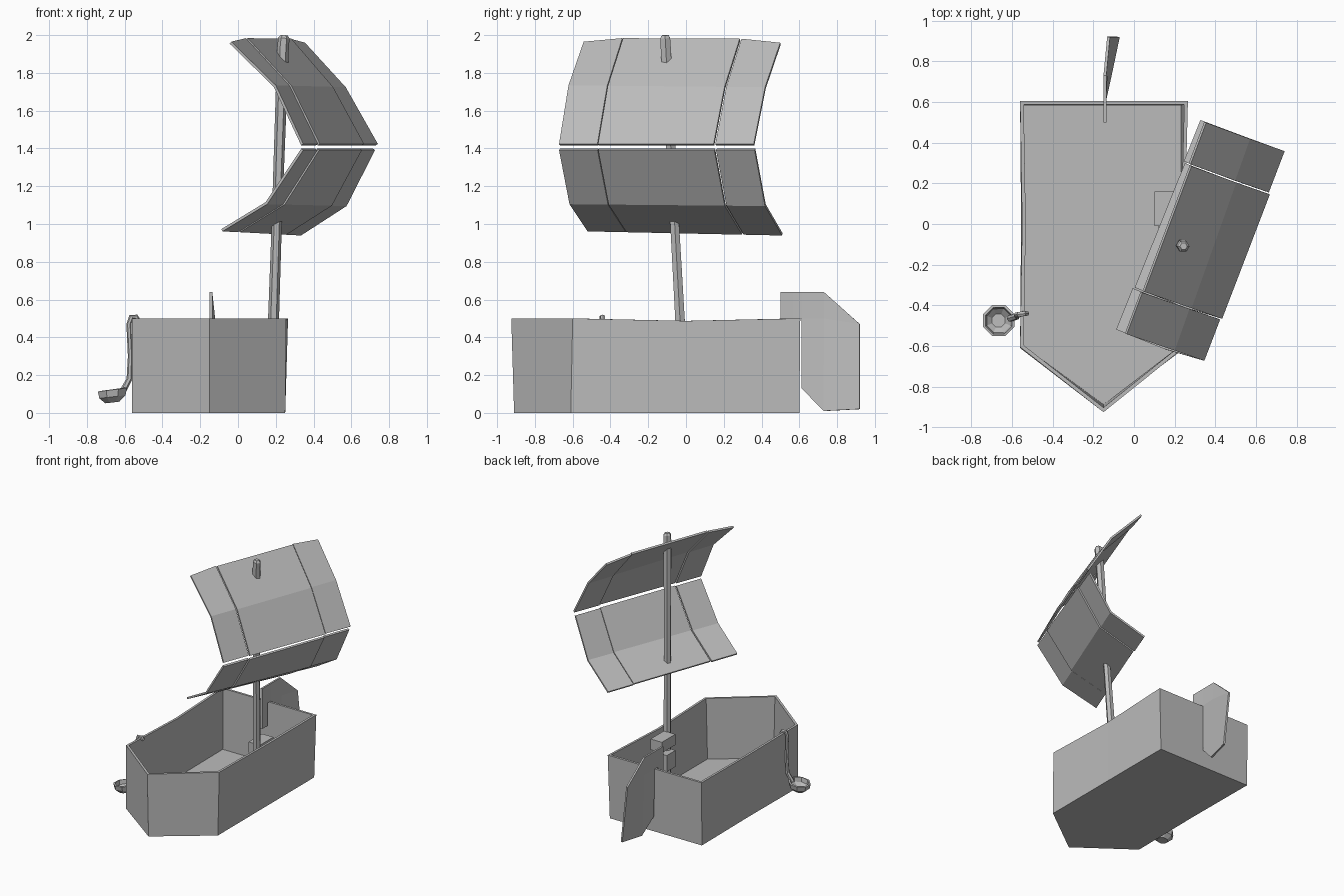
import bpy, bmesh, math
from mathutils import Vector

if "Cube" in bpy.data.objects:
    bpy.data.objects.remove(bpy.data.objects["Cube"], do_unlink=True)

grey = bpy.data.materials.new("plain_grey")
grey.use_nodes = True
grey.diffuse_color = (0.5, 0.5, 0.5, 1)
grey.node_tree.nodes["Principled BSDF"].inputs["Base Color"].default_value = (0.5, 0.5, 0.5, 1)


def make(name, verts, faces, thickness=0, offset=0):
    mesh = bpy.data.meshes.new(name)
    mesh.from_pydata(verts, [], faces)
    bm = bmesh.new()
    bm.from_mesh(mesh)
    bmesh.ops.recalc_face_normals(bm, faces=bm.faces)
    bm.to_mesh(mesh)
    bm.free()
    mesh.materials.append(grey)
    obj = bpy.data.objects.new(name, mesh)
    bpy.context.collection.objects.link(obj)
    if thickness:
        mod = obj.modifiers.new("thickness", "SOLIDIFY")
        mod.thickness, mod.offset = thickness, offset
        mod.use_even_offset = True
    return obj


def box(name, low, high):
    verts = [(x, y, z) for x in (low[0], high[0]) for y in (low[1], high[1]) for z in (low[2], high[2])]
    return make(name, verts, [(0, 1, 3, 2), (4, 6, 7, 5), (0, 4, 5, 1),
                              (2, 3, 7, 6), (0, 2, 6, 4), (1, 5, 7, 3)])


def tube(name, path, radii, sides):
    """Faceted tube along a path with capped ends."""
    path = [Vector(p) for p in path]
    verts, faces = [], []
    for i, p in enumerate(path):
        along = (path[min(i + 1, len(path) - 1)] - path[max(i - 1, 0)]).normalized()
        a = along.cross(Vector((0, 1, 0))).normalized()
        b = along.cross(a)
        for k in range(sides):
            t = math.tau * k / sides
            verts.append(p + radii[i] * (a * math.cos(t) + b * math.sin(t)))
    for i in range(len(path) - 1):
        for k in range(sides):
            n = (k + 1) % sides
            faces.append((i * sides + k, i * sides + n, (i + 1) * sides + n, (i + 1) * sides + k))
    faces += [tuple(range(sides)), tuple(range(len(verts) - sides, len(verts)))]
    return make(name, verts, faces)


# Hull: open shell with pointed bow, sagging rim and thin walls
base = [(-0.15, -0.91), (0.25, -0.61), (0.25, 0), (0.25, 0.6), (-0.56, 0.6), (-0.555, 0), (-0.56, -0.61)]
rim = [(-0.15, -0.925, 0.5), (0.255, -0.6, 0.5), (0.25, 0, 0.487), (0.265, 0.605, 0.5),
       (-0.56, 0.605, 0.5), (-0.55, 0, 0.487), (-0.56, -0.605, 0.5)]
count = len(base)
walls = [(i, (i + 1) % count, (i + 1) % count + count, i + count) for i in range(count)]
make("hull", [(x, y, 0) for x, y in base] + rim, walls + [tuple(range(count))], 0.018, -1)

# Mast, leaning slightly
tube("mast", [(0.172, -0.005, 0.015), (0.205, -0.06, 1.0), (0.238, -0.107, 1.93),
              (0.243, -0.11, 1.985), (0.244, -0.11, 2.0)],
     [0.031, 0.027, 0.031, 0.03, 0.018], 6)

# Mast clamp inside the hull
box("mast_clamp_upper", (0.10, -0.01, 0.39), (0.2, 0.16, 0.475))
box("mast_clamp_lower", (0.12, -0.04, 0.2), (0.21, 0.07, 0.33))

# Sail: front and rear end points of each row
upper = [((-0.04, -0.54, 1.96), (0.35, 0.5, 1.955)),
         ((0.195, -0.62, 1.73), (0.565, 0.42, 1.72)),
         ((0.34, -0.67, 1.42), (0.735, 0.36, 1.42))]
lower = [((0.34, -0.67, 1.395), (0.72, 0.365, 1.395)),
         ((0.15, -0.615, 1.11), (0.57, 0.42, 1.1)),
         ((-0.085, -0.52, 0.967), (0.33, 0.51, 0.945))]
outward = Vector((0.93, -0.37, 0))


def sail_panel(name, rows, start, end, shift):
    verts, faces = [], []
    for i, (a, b) in enumerate(rows):
        for u in (start, end):
            p = Vector(a).lerp(Vector(b), u) + outward * shift
            if 0.1 < u < 0.9 and p.z > 1.9:
                p.z += 0.02
            verts.append(p)
    for i in range(len(rows) - 1):
        k = i * 2
        faces.append((k, k + 1, k + 3, k + 2))
    return make(name, verts, faces, 0.014)


for label, rows in (("upper", upper), ("lower", lower)):
    sail_panel(label + "_sail_front_panel", rows, 0, 0.197, 0)
    sail_panel(label + "_sail_middle_panel", rows, 0.203, 0.797, 0.008)
    sail_panel(label + "_sail_rear_panel", rows, 0.803, 1, 0)

# Rudder: notched plate hooked over the stern, its blade twisting outward
outline = [(0.5, 0.32), (0.565, 0.32), (0.5, 0.5), (0.565, 0.5), (0.5, 0.64), (0.565, 0.64),
           (0.612, 0.5), (0.612, 0.64), (0.73, 0.5), (0.73, 0.64), (0.92, 0.47),
           (0.612, 0.13), (0.73, 0.01), (0.92, 0.02)]
plate = [(-0.143 + 0.22 * max(0, y - 0.61) * (1 - z / 0.64), y, z) for y, z in outline]
make("rudder", plate, [(0, 1, 3, 2), (2, 3, 5, 4), (3, 6, 7, 5), (6, 8, 9, 7),
                       (8, 10, 9), (11, 12, 8, 6), (12, 13, 10, 8)], 0.014)

# Ladle: handle hooked over the right-hand rim and an eight-sided open bowl
tube("ladle_handle", [(-0.525, -0.44, 0.485), (-0.54, -0.44, 0.508), (-0.565, -0.445, 0.508),
                      (-0.578, -0.447, 0.47), (-0.57, -0.45, 0.3), (-0.575, -0.455, 0.18),
                      (-0.61, -0.465, 0.115)],
     [0.012, 0.014, 0.014, 0.013, 0.013, 0.015, 0.017], 6)
rings = [(0.083, 0.122), (0.075, 0.085), (0.04, 0.055)]
bowl = []
for r, z in rings:
    for k in range(8):
        t = math.tau * (k + 0.5) / 8
        x = r * math.cos(t)
        bowl.append((-0.665 + x, -0.475 + r * math.sin(t), z + 0.12 * x))
bowl_faces = [(i * 8 + k, i * 8 + (k + 1) % 8, i * 8 + 8 + (k + 1) % 8, i * 8 + 8 + k)
              for i in range(2) for k in range(8)]
make("ladle_bowl", bowl, bowl_faces + [tuple(range(16, 24))], 0.012, -1)
